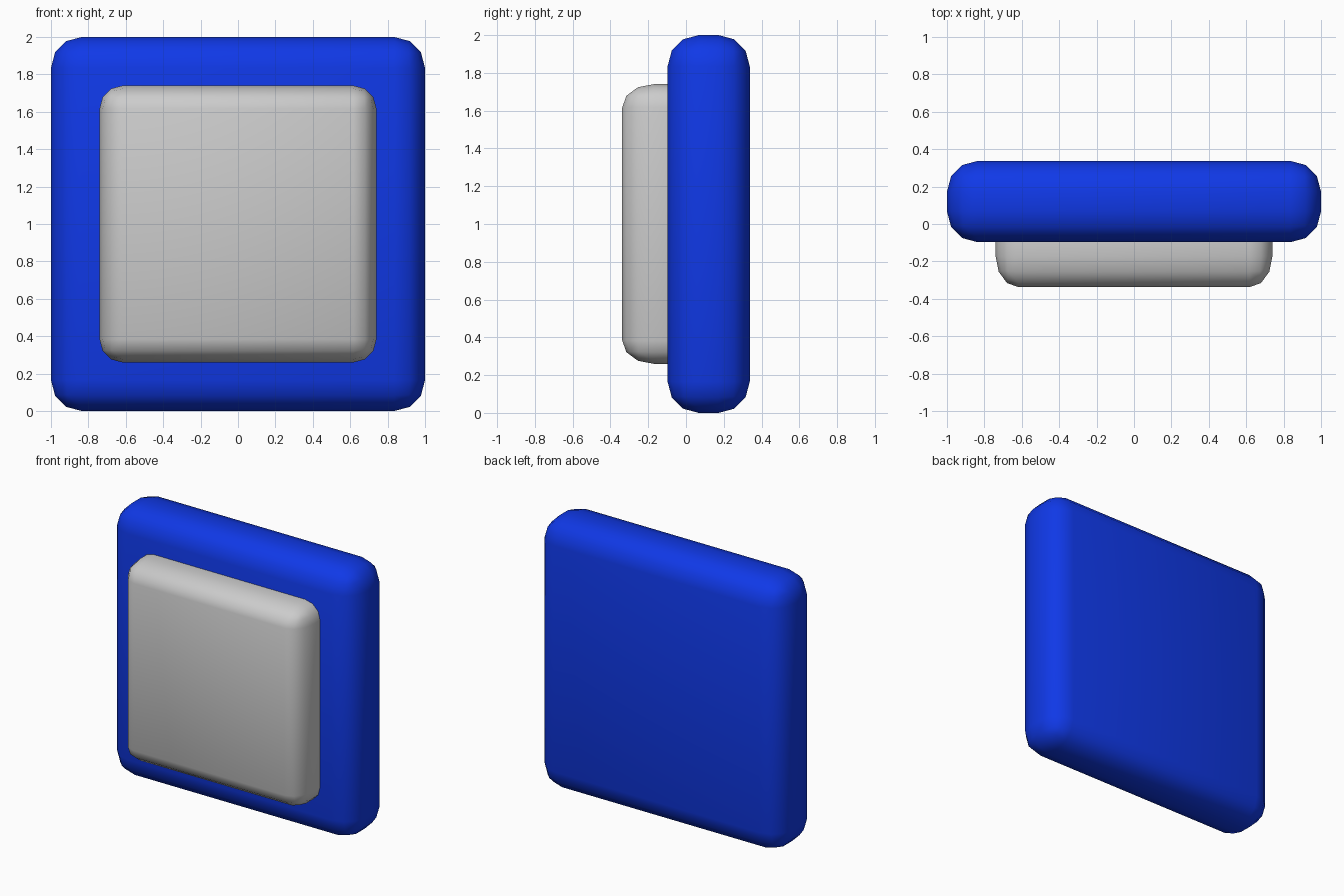
import bpy, bmesh

if "Cube" in bpy.data.objects:
    bpy.data.objects.remove(bpy.data.objects["Cube"])


def rounded_slab(name, centre, size, bevel, scale=(1, 1, 1)):
    """Box with a three-step rounded bevel and smooth shading."""
    bm = bmesh.new()
    bmesh.ops.create_cube(bm, size=1)
    bmesh.ops.scale(bm, vec=size, verts=bm.verts)
    mesh = bpy.data.meshes.new(name)
    bm.to_mesh(mesh)
    bm.free()
    for p in mesh.polygons:
        p.use_smooth = True
    obj = bpy.data.objects.new(name, mesh)
    bpy.context.collection.objects.link(obj)
    obj.location = centre
    obj.scale = scale
    mod = obj.modifiers.new("rounding", 'BEVEL')
    mod.width = bevel
    mod.segments = 3
    return obj


SIZE = (2.0, 0.435, 2.0)
BEVEL = 0.165

# Blue backing plate
plate = rounded_slab("back_plate", (0, 0.12, 1), SIZE, BEVEL)
blue = bpy.data.materials.new("blue")
blue.diffuse_color = (0.005, 0.04, 0.8, 1)
blue.use_nodes = True
blue.node_tree.nodes["Principled BSDF"].inputs["Base Color"].default_value = blue.diffuse_color
plate.data.materials.append(blue)

# Grey raised panel: same slab, narrower, sunk into the plate's front
rounded_slab("front_panel", (0, -0.12, 1), SIZE, BEVEL, scale=(0.74, 1, 0.74))
